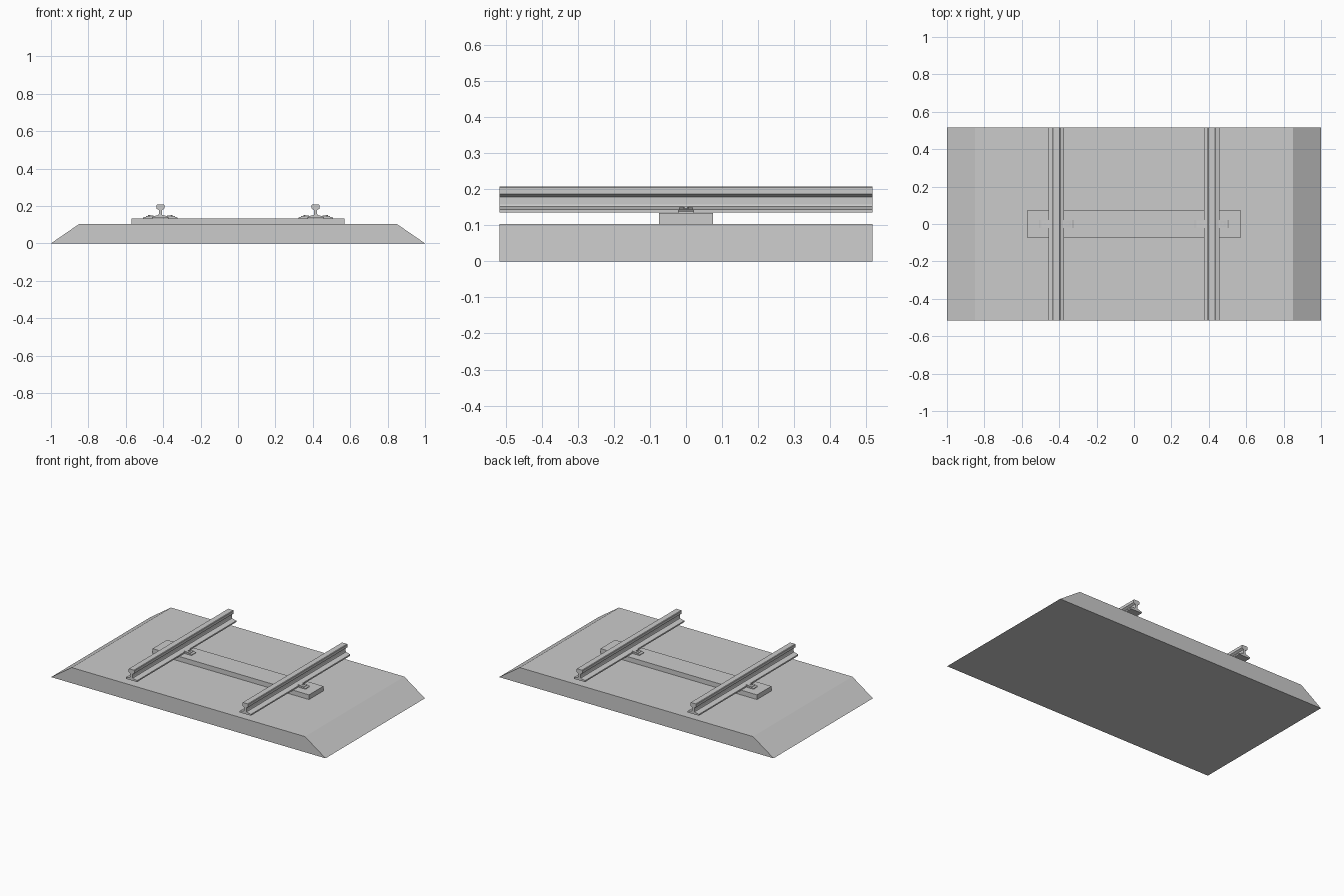
import bpy, bmesh

if "Cube" in bpy.data.objects:
    bpy.data.objects.remove(bpy.data.objects["Cube"])


def extrude(name, profile, y0, y1):
    """Extrude an x-z outline along y."""
    bm = bmesh.new()
    face = bm.faces.new([bm.verts.new((x, y0, z)) for x, z in profile])
    res = bmesh.ops.extrude_face_region(bm, geom=[face])
    verts = [g for g in res["geom"] if isinstance(g, bmesh.types.BMVert)]
    bmesh.ops.translate(bm, verts=verts, vec=(0, y1 - y0, 0))
    bmesh.ops.recalc_face_normals(bm, faces=bm.faces)
    mesh = bpy.data.meshes.new(name)
    bm.to_mesh(mesh)
    bm.free()
    obj = bpy.data.objects.new(name, mesh)
    bpy.context.collection.objects.link(obj)
    return obj


HALF = 0.517      # half length of the track piece
GAUGE = 0.415     # rail centre distance from the middle

# Ballast bed with sloping shoulders
extrude("ballast_bed", [(-1, 0), (1, 0), (0.85, 0.103), (-0.85, 0.103)], -HALF, HALF)

# Sleeper
extrude("sleeper", [(-0.57, 0.102), (0.57, 0.102), (0.57, 0.134), (-0.57, 0.134)],
        -0.075, 0.075)

# Rail half section: foot, web, head
half = [(0.041, 0.135), (0.041, 0.144), (0.010, 0.152), (0.008, 0.158),
        (0.008, 0.178), (0.0215, 0.186), (0.0215, 0.204), (0.018, 0.207)]
section = half + [(-x, z) for x, z in reversed(half)]

# Clip pieces, measured outward from the rail centre
base = [(0.041, 0.133), (0.092, 0.133), (0.092, 0.138), (0.086, 0.142), (0.041, 0.142)]
spring = [(0.036, 0.145), (0.046, 0.142), (0.078, 0.142), (0.078, 0.145),
          (0.050, 0.148), (0.036, 0.149)]

for side, label in ((-1, "left"), (1, "right")):
    cx = side * GAUGE
    extrude(label + "_rail", [(cx + x, z) for x, z in section], -HALF, HALF)
    for s, place in ((-1, "a"), (1, "b")):
        tag = f"{label}_{place}"
        extrude("clip_plate_" + tag, [(cx + s * x, z) for x, z in base], -0.022, 0.022)
        extrude("clip_spring_" + tag, [(cx + s * x, z) for x, z in spring], -0.02, 0.02)
        # Bolt head
        bpy.ops.mesh.primitive_cylinder_add(vertices=6, radius=0.007, depth=0.012,
                                            location=(cx + s * 0.060, 0, 0.146))
        bpy.context.object.name = "clip_bolt_" + tag
